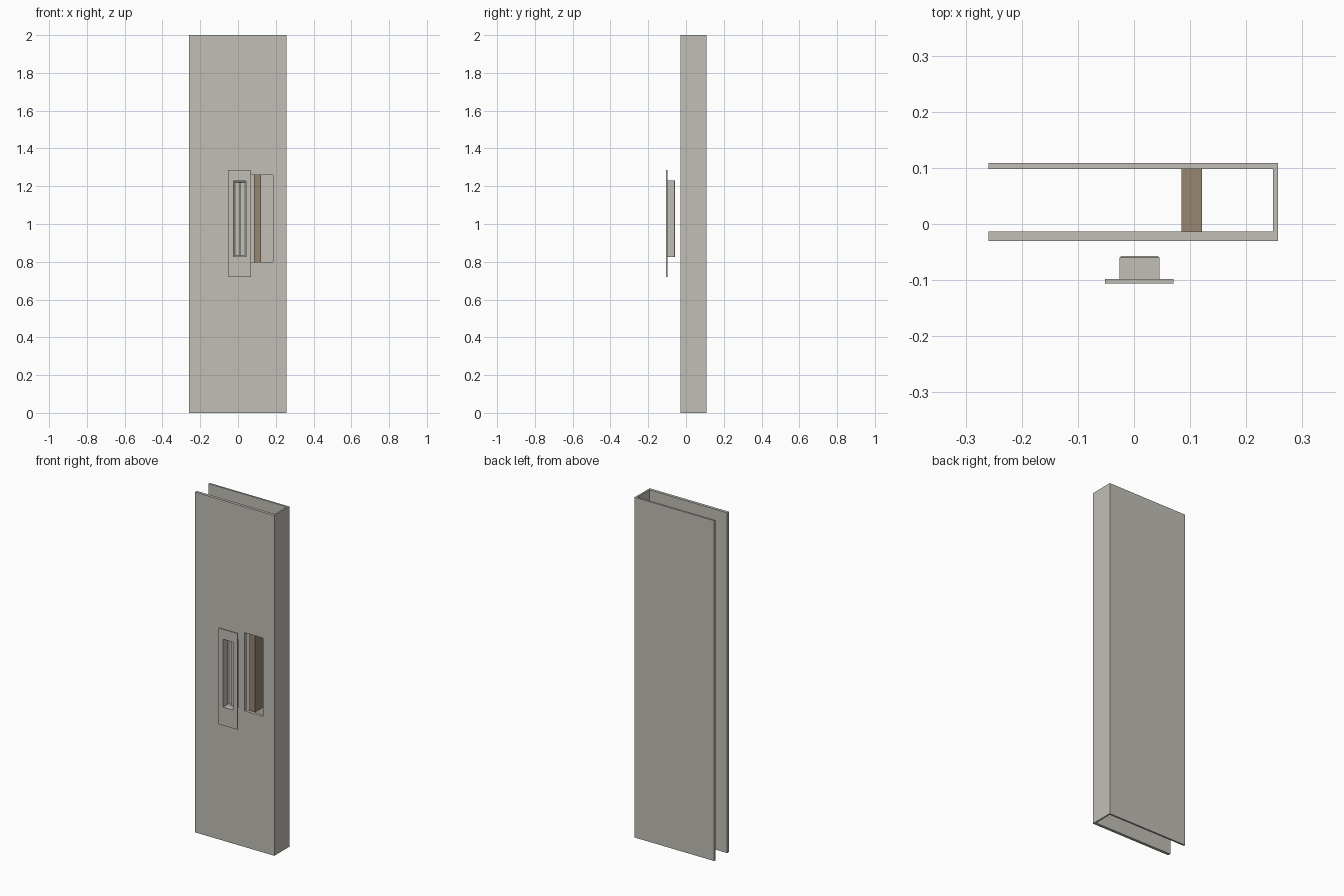
import bpy
import bmesh

if "Cube" in bpy.data.objects:
    bpy.data.objects.remove(bpy.data.objects["Cube"])


def material(name, color):
    m = bpy.data.materials.new(name)
    m.diffuse_color = (*color, 1)
    m.use_nodes = True
    m.node_tree.nodes["Principled BSDF"].inputs["Base Color"].default_value = m.diffuse_color
    return m


GREY = material("warm_grey", (0.54, 0.52, 0.47))
BROWN = material("brown", (0.31, 0.24, 0.16))


def finish(name, bm, mat):
    bmesh.ops.recalc_face_normals(bm, faces=bm.faces)
    me = bpy.data.meshes.new(name)
    bm.to_mesh(me)
    bm.free()
    me.materials.append(mat)
    ob = bpy.data.objects.new(name, me)
    bpy.context.collection.objects.link(ob)
    return ob


def ring(bm, rect, y):
    """Rectangle of vertices in the xz plane; rect = x0, x1, z0, z1."""
    x0, x1, z0, z1 = rect
    return [bm.verts.new((x, y, z)) for x, z in
            ((x0, z0), (x1, z0), (x1, z1), (x0, z1))]


def loft(name, sections, mat, closed=False):
    """Join rectangular sections; cap both ends, or close into a frame."""
    bm = bmesh.new()
    rings = [ring(bm, r, y) for r, y in sections]
    pairs = list(zip(rings, rings[1:]))
    if closed:
        pairs.append((rings[-1], rings[0]))
    else:
        bm.faces.new(rings[0])
        bm.faces.new(rings[-1])
    for a, b in pairs:
        for i in range(4):
            j = (i + 1) % 4
            bm.faces.new((a[i], a[j], b[j], b[i]))
    return finish(name, bm, mat)


def box(name, rect, y0, y1, mat):
    return loft(name, [(rect, y0), (rect, y1)], mat)


def frame(name, outer, hole, y0, y1, mat):
    return loft(name, [(outer, y0), (outer, y1), (hole, y1), (hole, y0)],
                mat, closed=True)


def inset(rect, d):
    return (rect[0] + d, rect[1] - d, rect[2] + d, rect[3] - d)


# Hollow door leaf: front skin with cut-out, back skin, edge strip
leaf = (-0.259, 0.257, 0.0, 2.0)
cutout = (0.064, 0.185, 0.80, 1.26)
frame("front_panel", leaf, cutout, -0.030, -0.013, GREY)
box("back_panel", leaf, 0.098, 0.109, GREY)
box("edge_strip", (0.248, 0.257, 0.0, 2.0), -0.013, 0.098, GREY)

# Block standing between the two skins behind the cut-out
box("spacer_block", (0.085, 0.121, 0.80, 1.26), -0.013, 0.098, BROWN)

# Flush pull: face plate with opening
cup = (-0.026, 0.045, 0.825, 1.23)
frame("face_plate", (-0.052, 0.070, 0.72, 1.285), inset(cup, 0.003),
      -0.106, -0.098, GREY)

# Recessed cup behind the plate, with chamfered bottom
loft("recess_cup", [
    (inset(cup, 0.009), -0.061), (inset(cup, 0.003), -0.066),
    (inset(cup, 0.003), -0.098), (cup, -0.098),
    (cup, -0.060), (inset(cup, 0.003), -0.057)], GREY)

# Upright rib on the cup floor
box("cup_rib", (0.004, 0.015, 0.834, 1.221), -0.070, -0.060, GREY)
